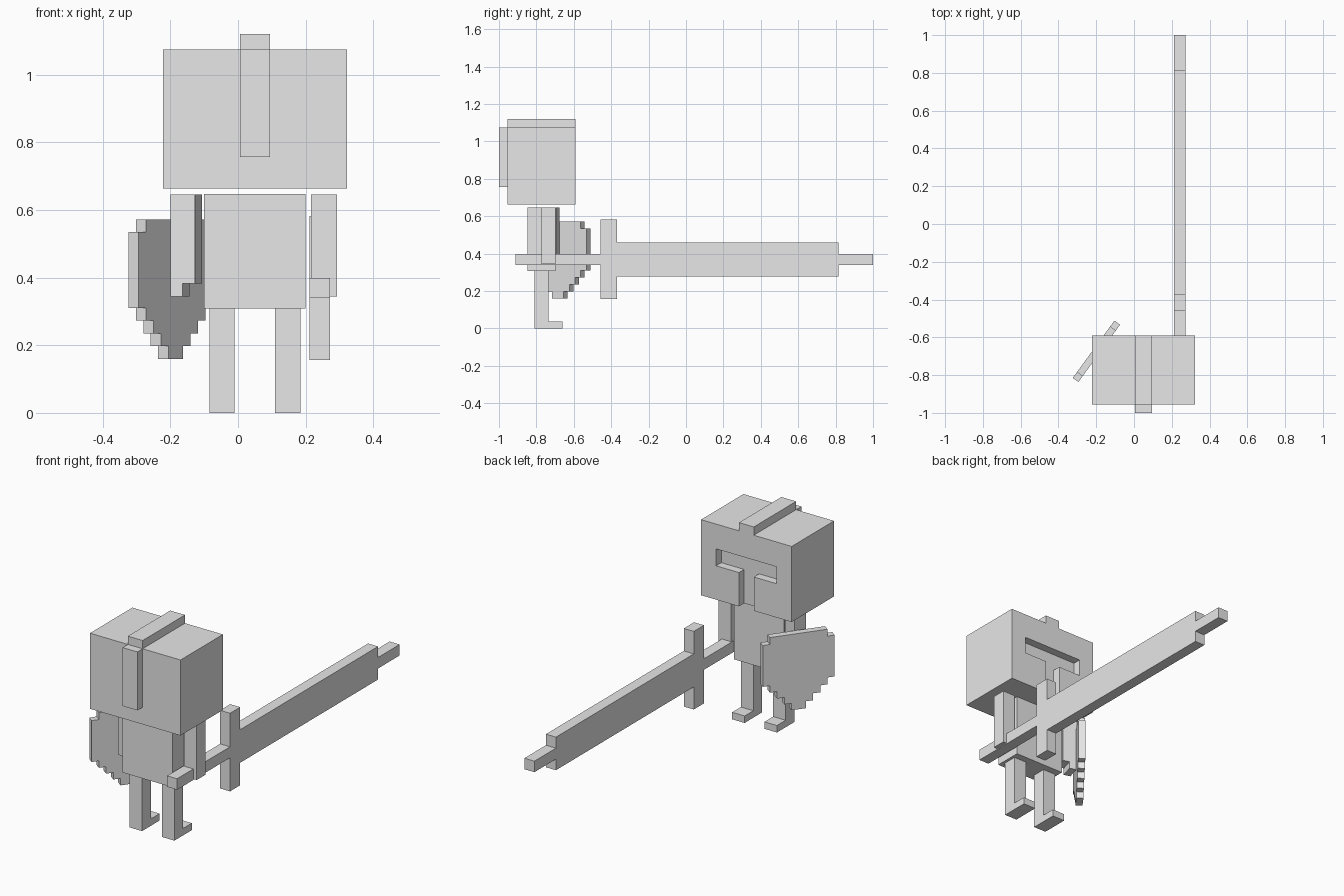
import bpy, bmesh, math
from mathutils import Matrix

if "Cube" in bpy.data.objects:
    bpy.data.objects.remove(bpy.data.objects["Cube"])

grey = bpy.data.materials.new("plain_grey")
grey.diffuse_color = (0.8, 0.8, 0.8, 1.0)
grey.use_nodes = True
grey.node_tree.nodes["Principled BSDF"].inputs["Base Color"].default_value = grey.diffuse_color


def prism(name, outline, depth, center=(0, 0), angle=0):
    """Extrude an upright (u, z) outline by depth, then turn it about z."""
    bm = bmesh.new()
    face = bm.faces.new([bm.verts.new((u, -depth / 2, z)) for u, z in outline])
    side = bmesh.ops.extrude_face_region(bm, geom=[face])["geom"]
    moved = [v for v in side if isinstance(v, bmesh.types.BMVert)]
    bmesh.ops.translate(bm, verts=moved, vec=(0, depth, 0))
    bm.transform(Matrix.Translation((*center, 0)) @ Matrix.Rotation(math.radians(angle), 4, "Z"))
    bmesh.ops.recalc_face_normals(bm, faces=bm.faces)
    mesh = bpy.data.meshes.new(name)
    bm.to_mesh(mesh)
    bm.free()
    mesh.materials.append(grey)
    obj = bpy.data.objects.new(name, mesh)
    bpy.context.collection.objects.link(obj)
    return obj


def box(name, x0, x1, y0, y1, z0, z1):
    return prism(name, [(x0, z0), (x1, z0), (x1, z1), (x0, z1)], y1 - y0, (0, (y0 + y1) / 2))


def mirrored(half):
    """Close a right-hand half outline with its mirror image in u."""
    return half + [(-u, z) for u, z in reversed(half)]


# Helmet with a T-shaped visor recess
MID = 0.0505
head = box("head", -0.222, 0.323, -0.955, -0.591, 0.664, 1.075)
visor = prism("visor_cutter", mirrored([(0.045, 0.6), (0.045, 0.848), (0.182, 0.848), (0.182, 0.94)]),
              0.2, (MID, -0.536))
visor.hide_render = True
visor.hide_viewport = False
cut = head.modifiers.new("visor_cut", "BOOLEAN")
cut.operation = "DIFFERENCE"
cut.solver = "EXACT"
cut.object = visor
graph = bpy.context.evaluated_depsgraph_get()
carved = bpy.data.meshes.new_from_object(head.evaluated_get(graph))
head.modifiers.clear()
head.data = carved
bpy.data.objects.remove(visor)

# Helmet crest over the top and down the rear
box("crest_top", 0.006, 0.095, -0.955, -0.591, 1.075, 1.12)
box("crest_rear", 0.006, 0.095, -1.0, -0.955, 0.757, 1.075)

# Torso and sword arm
box("torso", -0.101, 0.2, -0.847, -0.697, 0.308, 0.647)
box("sword_arm", 0.216, 0.292, -0.772, -0.697, 0.344, 0.646)

# Legs, each with a foot pointing to +y
for name, x in (("left_leg", -0.0475), ("right_leg", 0.147)):
    prism(name, [(-0.81, 0), (-0.66, 0), (-0.66, 0.038), (-0.735, 0.038), (-0.735, 0.308), (-0.81, 0.308)],
          0.075, (x, 0), 90)

# Shield arm, slightly turned, with a notched hand
prism("shield_arm", [(-0.0375, 0.344), (0, 0.344), (0, 0.382), (0.0375, 0.382), (0.0375, 0.646), (-0.0375, 0.646)],
      0.075, (-0.1535, -0.7215), -16)

# Shield with a stepped edge
V = 0.0375
z0 = 0.16
half = []
for row, (width, height) in enumerate([(1, 1), (2, 1), (3, 1), (4, 1), (5, 6), (4, 1)]):
    half += [(width * V, z0), (width * V, z0 + height * V)]
    z0 += height * V
prism("shield", mirrored(half), 0.037, (-0.199, -0.674), 54)

# Sword: grip, crossguard, blade and narrow tip in one outline
upper = [(-0.912, 0.03), (-0.457, 0.03), (-0.457, 0.2125), (-0.37, 0.2125),
         (-0.37, 0.09), (0.815, 0.09), (0.815, 0.03), (1.0, 0.03)]
SWORD_Z = 0.369
prism("sword", [(y, SWORD_Z + h) for y, h in upper] + [(y, SWORD_Z - h) for y, h in reversed(upper)],
      0.06, (0.242, 0), 90)
